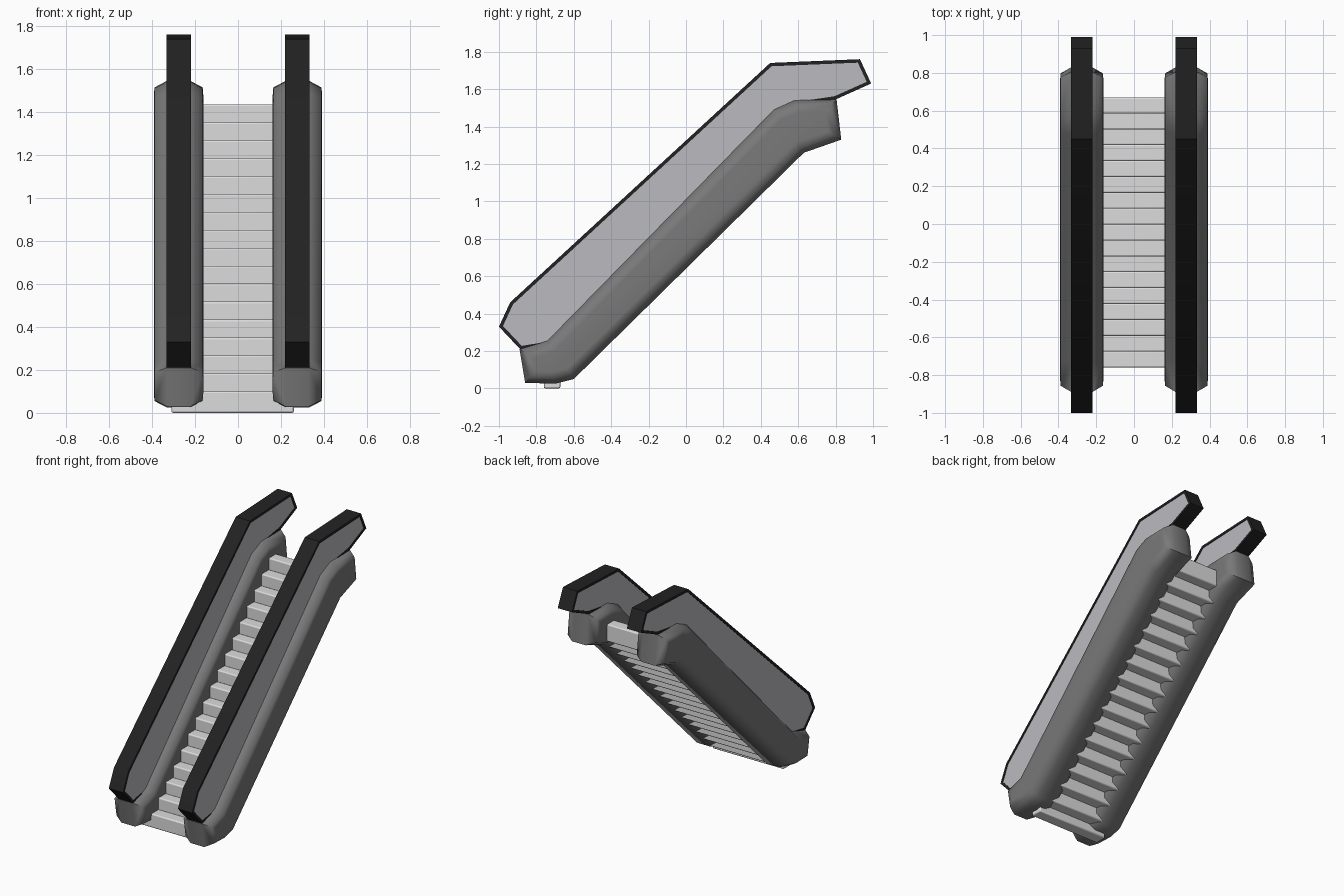
import bpy, bmesh, math
from mathutils import Vector

if "Cube" in bpy.data.objects:
    bpy.data.objects.remove(bpy.data.objects["Cube"])

CX = 0.2765          # centre of each side assembly


def material(name, rgb):
    m = bpy.data.materials.new(name)
    m.diffuse_color = (*rgb, 1)
    m.use_nodes = True
    m.node_tree.nodes["Principled BSDF"].inputs["Base Color"].default_value = m.diffuse_color
    return m


body_grey = material("body grey", (0.19, 0.19, 0.19))
rail_black = material("rail black", (0.016, 0.016, 0.016))
panel_silver = material("panel silver", (0.50, 0.50, 0.53))
step_white = material("step white", (0.72, 0.72, 0.72))


def inset(poly, d):
    """Mitred inset of a counter-clockwise (y, z) outline."""
    pts = [Vector(p) for p in poly]
    out = []
    for i, p in enumerate(pts):
        a = (p - pts[i - 1]).normalized()
        b = (pts[(i + 1) % len(pts)] - p).normalized()
        na, nb = Vector((-a.y, a.x)), Vector((-b.y, b.x))
        out.append(p + (na + nb) * d / (1 + na.dot(nb)))
    return out


def loft(name, poly, layers, mat, angle, closed=False):
    """Skin rings of (x offset, inset); closed joins last ring to first, else caps ends."""
    bm = bmesh.new()
    rings = [[bm.verts.new((CX + x, p.x, p.y)) for p in inset(poly, d)] for x, d in layers]
    n = len(poly)
    pairs = list(zip(rings, rings[1:]))
    if closed:
        pairs.append((rings[-1], rings[0]))
    else:
        bm.faces.new(rings[0])
        bm.faces.new(rings[-1])
    for r, s in pairs:
        for i in range(n):
            j = (i + 1) % n
            bm.faces.new((r[i], r[j], s[j], s[i]))
    ob = finish(name, bm, mat, angle)
    mod = ob.modifiers.new("mirror", "MIRROR")
    mod.use_axis[0] = True
    return ob


def finish(name, bm, mat, angle):
    bmesh.ops.recalc_face_normals(bm, faces=bm.faces)
    me = bpy.data.meshes.new(name)
    bm.to_mesh(me)
    bm.free()
    me.materials.append(mat)
    me.shade_smooth()
    me.set_sharp_from_angle(angle=math.radians(angle))
    ob = bpy.data.objects.new(name, me)
    bpy.context.collection.objects.link(ob)
    return ob


# Rounded truss casings on both sides
body = [(-0.86, 0.03), (-0.70, 0.025), (-0.60, 0.05), (0.63, 1.26), (0.83, 1.33),
        (0.805, 1.545), (0.58, 1.54), (0.47, 1.49), (-0.74, 0.255), (-0.89, 0.21)]
loft("side_casing", body,
     [(-0.115, 0.065), (-0.112, 0.03), (-0.055, 0), (0.055, 0), (0.112, 0.03), (0.115, 0.065)],
     body_grey, 60)

# Handrail outline, its lower edge sunk into the casing
rail = [(-0.885, 0.208), (-0.72, 0.235), (0.48, 1.455), (0.57, 1.51), (0.80, 1.545),
        (0.99, 1.63), (0.93, 1.76), (0.45, 1.74), (-0.94, 0.46), (-1.0, 0.33)]
loft("handrail", rail, [(-0.057, 0), (0.057, 0), (0.057, 0.018), (-0.057, 0.018)],
     rail_black, 30, closed=True)

# Hollowed balustrade panels inside the handrail loop
loft("balustrade_panel", rail,
     [(-0.053, 0.015), (-0.018, 0.075), (0.018, 0.075), (0.053, 0.015)],
     panel_silver, 50)

# Steps: overlapping blocks climbing towards the back
STEPS, RUN, RISE = 17, 0.0841, 0.0835
bm = bmesh.new()
for i in range(STEPS):
    y0, top = -0.76 + i * RUN, 0.10 + i * RISE
    bottom = 0 if i == 0 else top - 0.125
    x0, x1 = (-0.31, 0.26) if i == 0 else (-0.28, 0.28)
    cube = bmesh.ops.create_cube(bm, size=1)["verts"]
    for v in cube:
        v.co = (x1 if v.co.x > 0 else x0,
                y0 + (RUN + 0.004 * (i < STEPS - 1) if v.co.y > 0 else 0),
                top if v.co.z > 0 else bottom)
steps = finish("steps", bm, step_white, 50)
bev = steps.modifiers.new("soft_edges", "BEVEL")
bev.width = 0.008
bev.segments = 2
